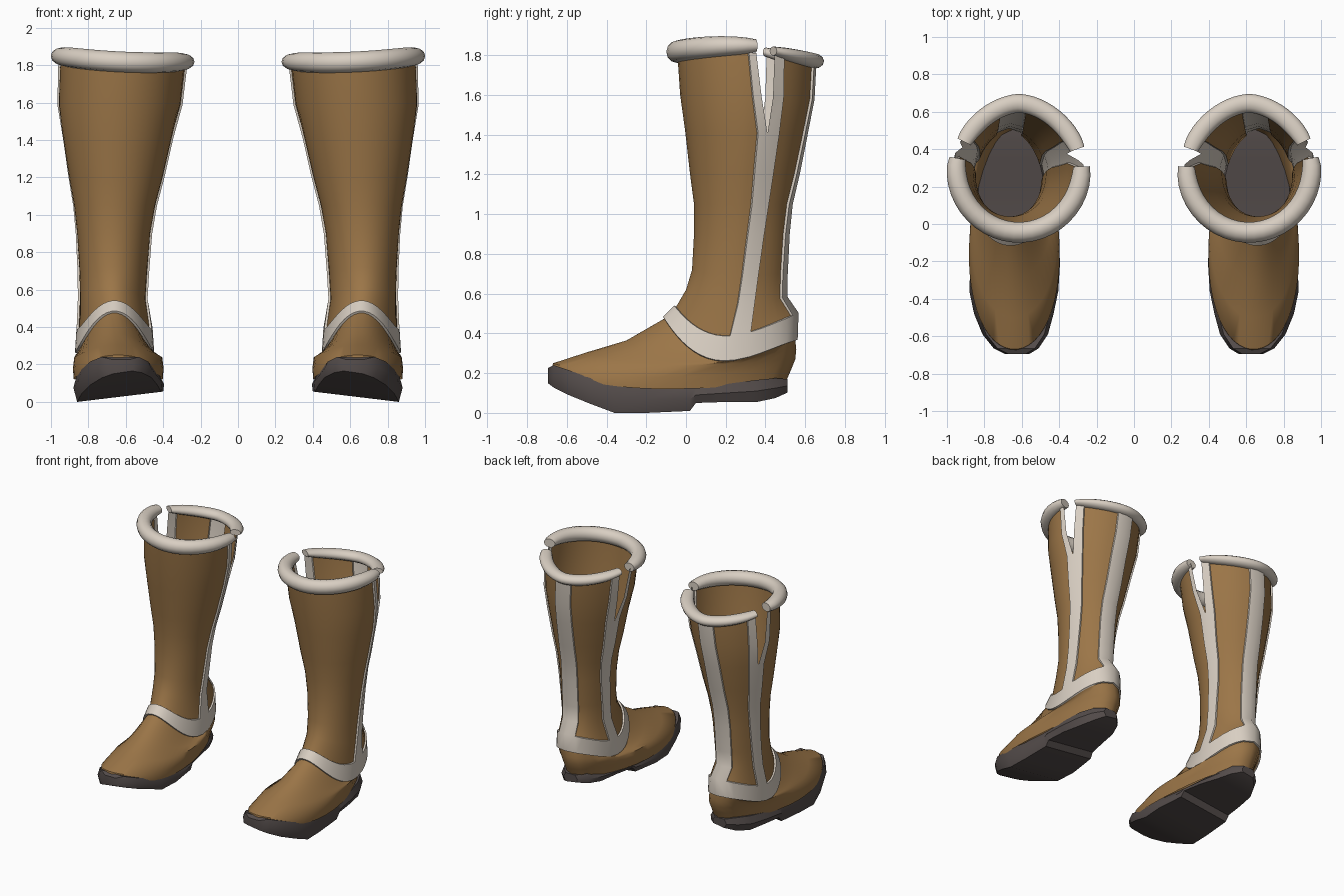
import bpy, bmesh
from math import sin, cos, asin, pi, radians, degrees, copysign

if "Cube" in bpy.data.objects:
    bpy.data.objects.remove(bpy.data.objects["Cube"])


def material(name, rgb):
    m = bpy.data.materials.new(name)
    m.use_nodes = True
    m.diffuse_color = (*rgb, 1)
    b = m.node_tree.nodes["Principled BSDF"]
    b.inputs["Base Color"].default_value = (*rgb, 1)
    b.inputs["Roughness"].default_value = 0.8
    return m


LEATHER = material("brown leather", (0.33, 0.18, 0.064))
TRIM = material("cream trim", (0.69, 0.62, 0.54))
RUBBER = material("dark rubber", (0.088, 0.072, 0.069))


def finish(name, bm, mats, angle=40):
    """Turn a bmesh into a smooth-shaded object mirrored to the other foot."""
    me = bpy.data.meshes.new(name)
    bm.to_mesh(me)
    bm.free()
    for m in mats:
        me.materials.append(m)
    ob = bpy.data.objects.new(name, me)
    bpy.context.collection.objects.link(ob)
    bpy.ops.object.select_all(action="DESELECT")
    ob.select_set(True)
    bpy.context.view_layer.objects.active = ob
    bpy.ops.object.shade_smooth_by_angle(angle=radians(angle))
    ob.modifiers.new("other_boot", "MIRROR").use_mirror_merge = False


def loft(name, rings, mat, angle=40):
    """Closed solid through a list of equal-sized sections."""
    bm = bmesh.new()
    vs = [[bm.verts.new(p) for p in r] for r in rings]
    n = len(vs[0])
    for a, b in zip(vs, vs[1:]):
        for i in range(n):
            j = (i + 1) % n
            bm.faces.new((a[i], a[j], b[j], b[i]))
    bm.faces.new(vs[0])
    bm.faces.new(vs[-1])
    bmesh.ops.recalc_face_normals(bm, faces=bm.faces)
    finish(name, bm, [mat], angle)


# Rings of the upper, sole to rim:
# front y, front z, back y, back z, centre x, half width, side sag, heel taper, seam angle
ROWS = [
    (-.68, .21, .50, .15, .64, .236, .06, .16, 94),
    (-.67, .25, .53, .22, .64, .24, .055, .16, 94),
    (-.50, .305, .55, .27, .64, .234, .05, .12, 94),
    (-.30, .365, .555, .32, .65, .217, .09, .09, 94),
    (-.11, .475, .55, .365, .66, .20, .16, .05, 94),
    (-.05, .535, .555, .50, .66, .192, .125, 0, 94),
    (0, .62, .50, .58, .67, .175, .05, 0, 103),
    (.03, .72, .50, .70, .667, .18, .02, 0, 105),
    (.04, .90, .51, .90, .665, .195, 0, 0, 110),
    (.04, 1.05, .525, 1.05, .66, .217, 0, 0, 113),
    (.02, 1.20, .56, 1.20, .653, .25, 0, 0, 113),
    (-.005, 1.42, .60, 1.40, .645, .29, 0, 0, 114),
    (-.03, 1.60, .635, 1.58, .633, .325, 0, 0, 111),
    (-.045, 1.82, .645, 1.77, .615, .335, -.02, 0, 109),
]
BAND = 4          # row of the ankle band
SLIT = 11         # row where the side slits start
LEAN = 7          # the inner seam sits further forward


def point(row, deg):
    """Point on a ring; 0 degrees is the toe side, 180 the heel side."""
    yf, zf, yb, zb, cx, hx, sag, taper, _ = row
    p = radians(deg)
    e = 1.15 if cos(p) < 0 and not taper else 1.0
    s = -copysign(abs(cos(p)) ** e, cos(p))
    x = cx + hx * (1 - taper * s) * copysign(abs(sin(p)) ** e, sin(p))
    return (x, (yf + yb) / 2 + s * (yb - yf) / 2,
            (zf + zb) / 2 + s * (zb - zf) / 2 - sag * (1 - s * s) * (1 - s / 2))


def span(a, b, n):
    return [a + (b - a) * i / n for i in range(n + 1)]


def front_columns(row, gap):
    seam = row[-1]
    edge = seam - 10 - gap * .75
    return [LEAN + gap - seam] + span(LEAN - edge, edge, 24) + [seam - gap]


def back_columns(row, gap):
    seam, half = row[-1], degrees(asin((.066 / row[5]) ** .87))
    inner, edge = 360 - seam + LEAN, 13 + gap * .6
    return ([seam + gap] + span(seam + edge, 180 - half, 5) + [180]
            + span(180 + half, inner - edge, 5) + [inner - gap])


# Boot upper: front and back panels, joined below the slits
bm = bmesh.new()
for columns, stripe in ((front_columns, ()), (back_columns, (6, 7))):
    grid = []
    for r, row in enumerate(ROWS):
        gap = (0, 5, 8)[max(0, r - SLIT)]
        grid.append([bm.verts.new(point(row, d)) for d in columns(row, gap)])
    last = len(grid[0]) - 2
    for r in range(len(ROWS) - 1):
        for c in range(last + 1):
            f = bm.faces.new((grid[r][c], grid[r][c + 1],
                              grid[r + 1][c + 1], grid[r + 1][c]))
            edged = c in (0, last) or c in stripe
            f.material_index = int(r == BAND or (r > BAND and edged))
bmesh.ops.remove_doubles(bm, verts=bm.verts, dist=0.0005)
# Raise the trim off the leather
bm.normal_update()
bmesh.ops.inset_region(bm, faces=[f for f in bm.faces if f.material_index],
                       thickness=0.003, depth=0.012, use_even_offset=False)
finish("boot_upper", bm, [LEATHER, TRIM], 50)


# Rolled collars, thinner towards their ends
def collar(name, a, b, height, rx, rz):
    rings = []
    for d in span(a, b, 24):
        x, y, _ = point(ROWS[-1], d)
        p = radians(d)
        u = abs(2 * (d - a) / (b - a) - 1)
        kx, kz = 1 - .2 * u ** 8, 1 - .4 * u ** 4
        rings.append([(x + sin(p) * rx * kx * cos(t), y - cos(p) * rx * kx * cos(t),
                       height(p) + rz * kz * sin(t))
                      for t in span(0, 2 * pi, 12)[:-1]])
    loft(name, rings, TRIM, 60)


collar("front_collar", -92, 101,
       lambda p: 1.817 + .015 * sin(p) + .016 * sin(p) ** 2, .055, .055)
collar("back_collar", 117, 250, lambda p: 1.85 + .08 * cos(p) + .008 * sin(p), .05, .038)

# Sole sections, toe to heel: y, inner x, outer x, bottom z, top z
SOLE = [
    (-.695, .56, .69, .13, .225),
    (-.665, .51, .75, .115, .24),
    (-.59, .46, .81, .085, .215),
    (-.48, .43, .855, .045, .175),
    (-.36, .405, .88, 0, .15),
    (-.20, .395, .875, 0, .135),
    (.02, .42, .865, .01, .13),
    (.05, .425, .865, .05, .13),
    (.20, .455, .85, .055, .145),
    (.35, .49, .82, .05, .165),
    (.45, .53, .77, .065, .175),
    (.51, .59, .71, .085, .17),
]


def sole_section(y, xl, xr, zb, zt):
    def tilt(x):
        return max(0, .85 - x) * .12
    zl, zr = zb + tilt(xl), zb + tilt(xr)
    return [(xl + .02, y, zt), (xl, y, (zl + zt) / 2), (xl + .005, y, zl),
            (xr - .02, y, zr), (xr, y, (zr + zt) / 2), (xr - .02, y, zt)]


loft("sole", [sole_section(*s) for s in SOLE], RUBBER, 35)
